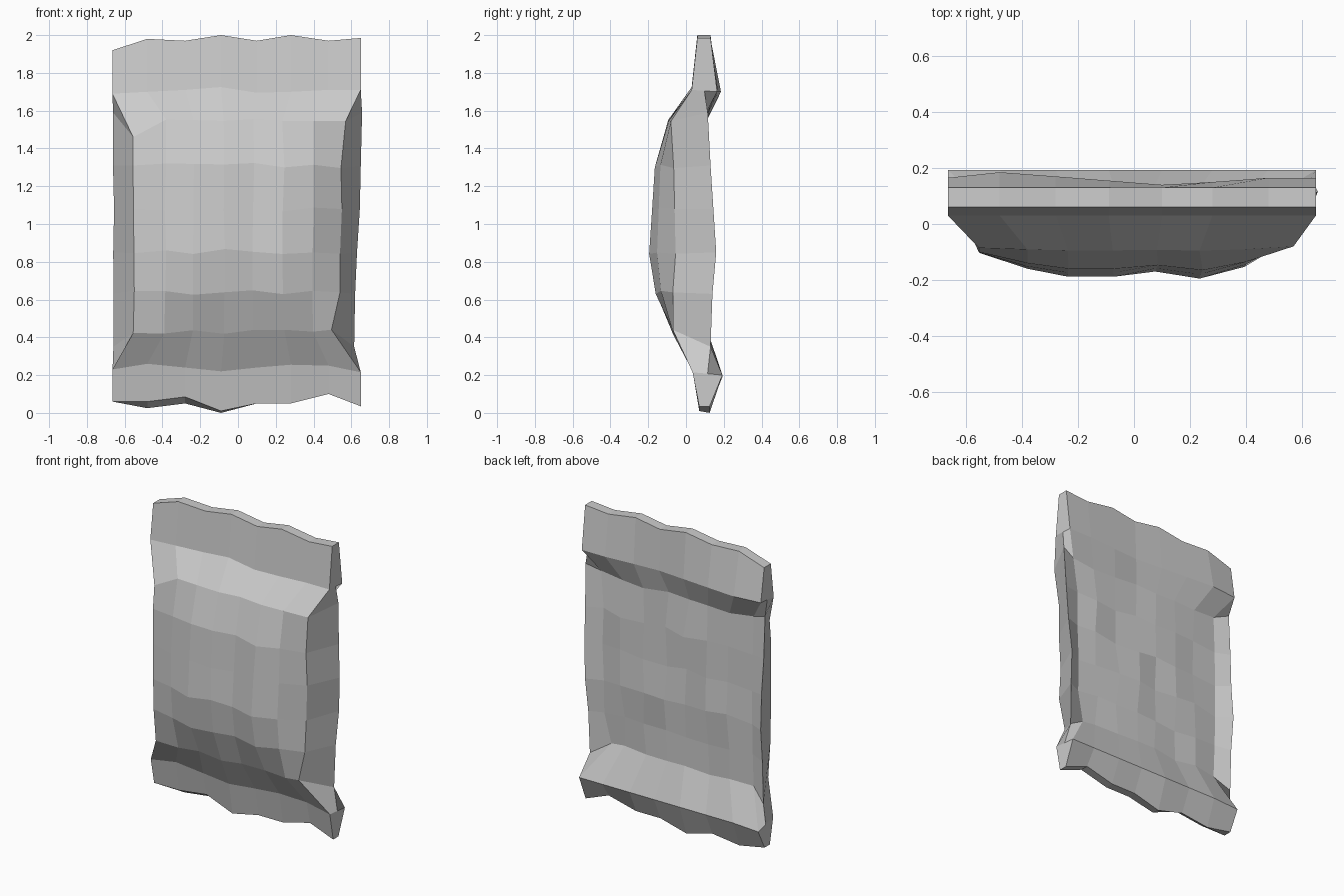
import bpy, bmesh, random

if "Cube" in bpy.data.objects:
    bpy.data.objects.remove(bpy.data.objects["Cube"])

random.seed(4)

# Across the bag: body column positions, front bulge weights, back bulge weights
BODY_X = [-0.55, -0.385, -0.235, -0.07, 0.08, 0.24, 0.40, 0.545]
SEAL_X = [-0.665, -0.48, -0.28, -0.09, 0.10, 0.28, 0.48, 0.65]
FRONT_W = [0.35, 0.75, 0.95, 0.95, 0.82, 1.0, 0.7, 0.0]
BACK_W = [0.0, 0.5, 0.8, 0.7, 1.0, 0.7, 0.6, 0.0]

# Wavy crimped ends
TOP_Z = [1.92, 1.98, 1.97, 2.0, 1.97, 2.0, 1.97, 1.985]
LOW_FRONT = [0.06, 0.06, 0.085, 0.01, 0.05, 0.05, 0.10, 0.035]
LOW_BACK = [0.06, 0.025, 0.05, 0.0, 0.05, 0.05, 0.10, 0.035]
LIP_Y = [0.165, 0.185, 0.17, 0.155, 0.14, 0.15, 0.165, 0.165]

# Body rows: z, front edge y, front middle y, back edge y, back middle y,
# side fold y, side fold z, side fold right x, right front corner x
BODY = [
    (0.43, -0.07, -0.07, 0.09, 0.11, 0.13, 0.35, 0.615, 0.495),
    (0.635, -0.07, -0.16, 0.10, 0.12, 0.14, 0.63, 0.62, 0.54),
    (0.855, -0.055, -0.195, 0.105, 0.125, 0.16, 0.85, 0.63, 0.54),
    (1.075, -0.06, -0.18, 0.105, 0.125, 0.145, 1.08, 0.645, 0.55),
    (1.31, -0.065, -0.165, 0.10, 0.12, 0.13, 1.31, 0.65, 0.545),
    (1.545, -0.08, -0.095, 0.09, 0.10, 0.115, 1.59, 0.657, 0.57),
]


def wobble(amount):
    return random.uniform(-amount, amount)


def ring(front, back, left, right):
    """Closed loop: front left to right, right fold, back right to left, left fold."""
    return front + [right] + back[::-1] + [left]


def seal_ring(front_z, back_z, front_y, back_y):
    f = [(x, front_y, z) for x, z in zip(SEAL_X, front_z)]
    b = [(x, y, z) for x, y, z in zip(SEAL_X, back_y, back_z)]

    def mid(p, q):
        return tuple((s + t) / 2 for s, t in zip(p, q))
    return ring(f, b, mid(f[0], b[0]), mid(f[-1], b[-1]))


def body_ring(z, fe, fm, be, bm, sy, sz, sx, corner_x):
    f, b = [], []
    for i, x in enumerate(BODY_X):
        inner = 0 < i < 7
        zf = z + wobble(0.014)
        if i == 0 and z > 1.5:
            zf = 1.46
        xf = corner_x if i == 7 else x + wobble(0.006)
        f.append((xf, fe + (fm - fe) * FRONT_W[i], zf))
        b.append((x - 0.01 + (wobble(0.015) if inner else 0),
                  be + (bm - be) * BACK_W[i] + (wobble(0.013) if inner else 0),
                  z + wobble(0.014)))
    b[-1] = (corner_x - 0.01, b[-1][1], b[-1][2])
    return ring(f, b, (-0.658 + wobble(0.004), sy, sz), (sx, sy, sz))


# Stack of rings from the bottom seal to the top seal
rings = [seal_ring(LOW_FRONT, LOW_BACK, 0.07, [0.125] * 8)]
rings.append(seal_ring([0.23, 0.26, 0.24, 0.22, 0.24, 0.255, 0.25, 0.215],
                       [0.19] + [0.20] * 7, 0.035, [0.193] * 8))
rings += [body_ring(*row) for row in BODY]
rings.append(seal_ring([1.69, 1.70, 1.71, 1.725, 1.695, 1.70, 1.71, 1.71],
                       [1.70] * 8, 0.03, LIP_Y))
rings.append(seal_ring(TOP_Z, TOP_Z, 0.06, [0.13] * 8))

bm = bmesh.new()
loops = [[bm.verts.new(p) for p in r] for r in rings]
n = len(loops[0])

# Bag walls
for a, b in zip(loops, loops[1:]):
    for i in range(n):
        j = (i + 1) % n
        bm.faces.new((a[i], a[j], b[j], b[i]))

# End strips: front point i pairs with back point n - 2 - i
for lp in (loops[0], loops[-1]):
    for i in range(7):
        bm.faces.new((lp[i], lp[i + 1], lp[n - 3 - i], lp[n - 2 - i]))
    bm.faces.new((lp[7], lp[8], lp[9]))
    bm.faces.new((lp[n - 2], lp[n - 1], lp[0]))

bmesh.ops.recalc_face_normals(bm, faces=bm.faces)
mesh = bpy.data.meshes.new("snack_bag")
bm.to_mesh(mesh)
bm.free()
bag = bpy.data.objects.new("snack_bag", mesh)
bpy.context.collection.objects.link(bag)
